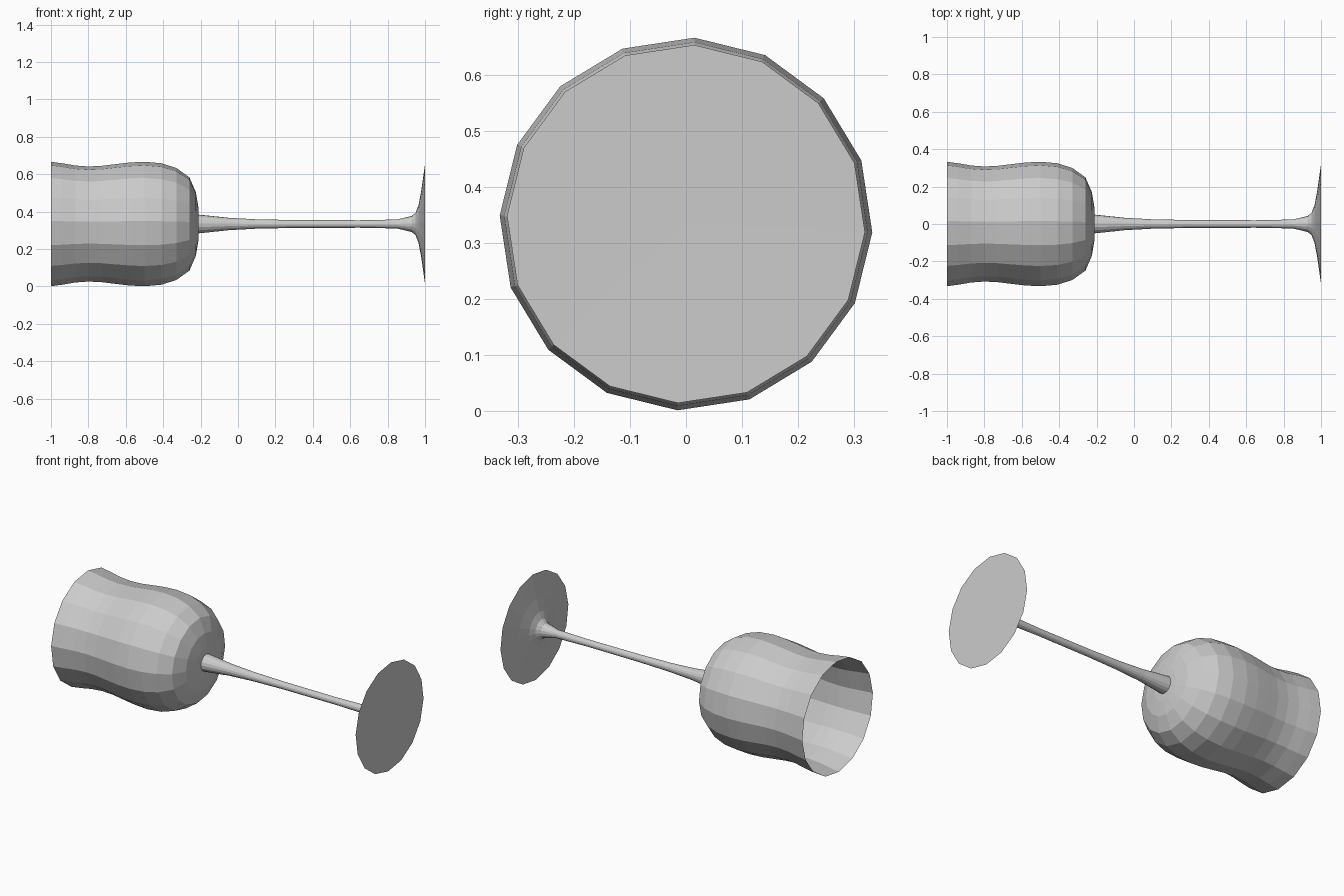
import bpy, bmesh, math
from mathutils import Vector

cube = bpy.data.objects.get("Cube")
if cube:
    bpy.data.objects.remove(cube, do_unlink=True)

SIDES = 16
CENTRE_Z = 0.334
TILT = math.radians(2.6)  # small roll of the resting glass

glass = bpy.data.materials.new("pale_grey_glass")
glass.use_nodes = True
colour = (0.6, 0.6, 0.6, 1)
glass.diffuse_color = colour
glass.node_tree.nodes["Principled BSDF"].inputs["Base Color"].default_value = colour


def lathe(name, profile):
    """Turn a profile of (x, radius) points around the lying axis."""
    bm = bmesh.new()
    out = Vector((0, math.sin(TILT), math.cos(TILT)))
    verts = [bm.verts.new(Vector((x, 0, CENTRE_Z)) + out * r) for x, r in profile]
    edges = [bm.edges.new(pair) for pair in zip(verts, verts[1:])]
    bmesh.ops.spin(bm, geom=verts + edges, cent=(0, 0, CENTRE_Z), axis=(1, 0, 0),
                   angle=math.tau, steps=SIDES, use_duplicate=False)
    bmesh.ops.remove_doubles(bm, verts=bm.verts, dist=0.0005)
    bmesh.ops.recalc_face_normals(bm, faces=bm.faces)
    # point the skin outwards, away from the axis
    side = max(bm.faces, key=lambda f: (f.calc_center_median().yz - Vector((0, CENTRE_Z))).length)
    away = side.calc_center_median() - Vector((side.calc_center_median().x, 0, CENTRE_Z))
    if len(profile) and side.normal.dot(away) < 0:
        bmesh.ops.reverse_faces(bm, faces=bm.faces)
    mesh = bpy.data.meshes.new(name)
    bm.to_mesh(mesh)
    bm.free()
    mesh.materials.append(glass)
    obj = bpy.data.objects.new(name, mesh)
    bpy.context.collection.objects.link(obj)
    return obj


# open bowl with a waisted wall and rounded base
lathe("bowl", [(-1, 0.333), (-0.94, 0.325), (-0.87, 0.313), (-0.8, 0.308),
               (-0.73, 0.311), (-0.65, 0.321), (-0.58, 0.329), (-0.5, 0.333),
               (-0.41, 0.325), (-0.33, 0.3), (-0.26, 0.25), (-0.225, 0.17),
               (-0.212, 0.09), (-0.208, 0)])

# slender stem, flared at both ends
lathe("stem", [(-0.21, 0.05), (-0.15, 0.044), (-0.05, 0.033), (0.1, 0.025),
               (0.3, 0.021), (0.65, 0.02), (0.85, 0.024), (0.93, 0.043)])

# flared foot with a flat underside
lathe("foot", [(0.93, 0.043), (0.95, 0.062), (0.965, 0.1), (0.98, 0.18),
               (0.99, 0.25), (1, 0.32), (0.998, 0)])
